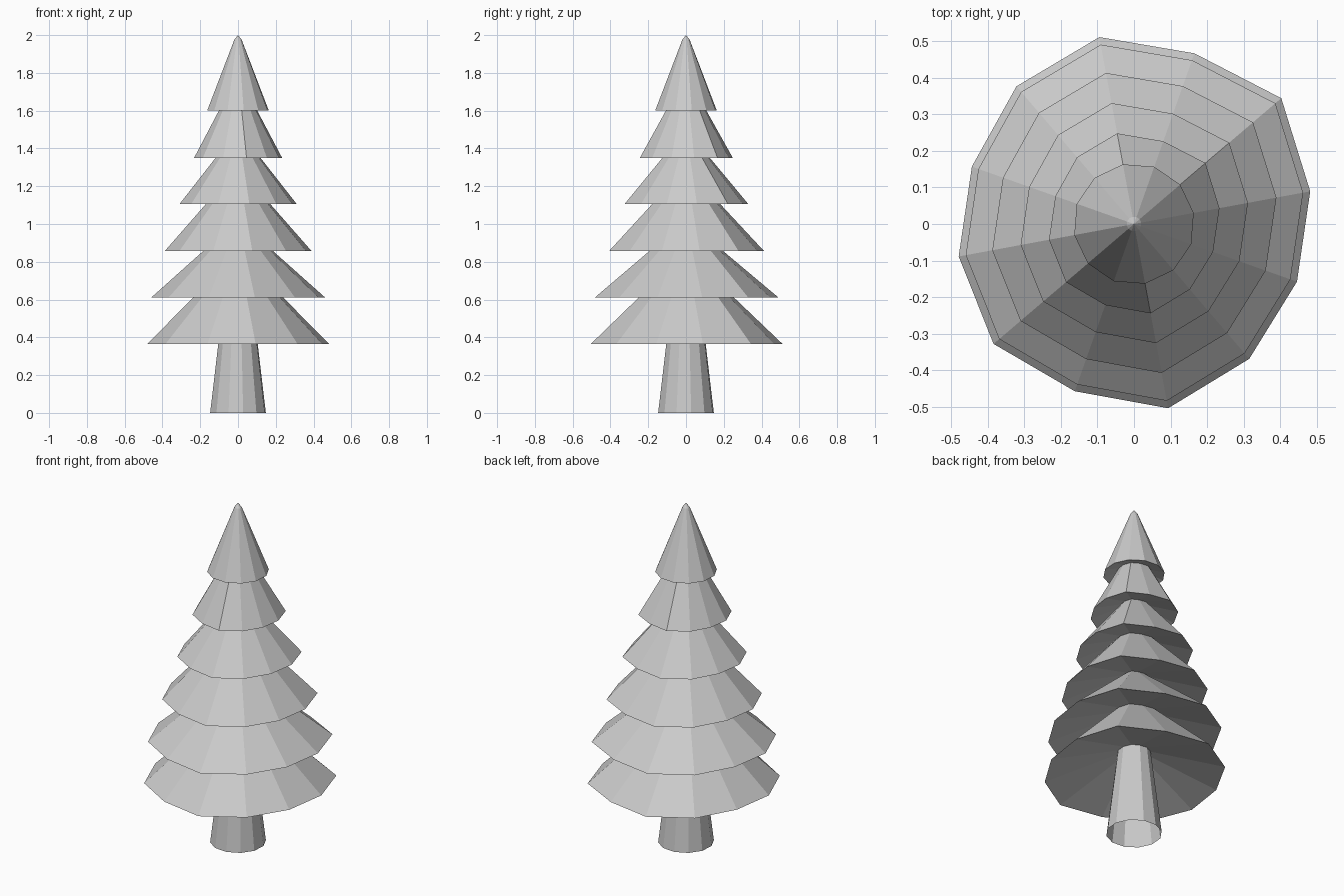
import bpy
import bmesh
import math

SIDES = 12
TURN = math.radians(10.5)
# Uneven outline shared by the branch tiers, one factor per corner
WOBBLE = [0.99, 1.07, 1.0, 1.05, 1.0, 0.95, 0.985, 1.02, 0.98, 1.035, 0.98, 0.955]
REGULAR = [1.0] * SIDES

cube = bpy.data.objects.get("Cube")
if cube:
    bpy.data.objects.remove(cube, do_unlink=True)


def make_material(name, value):
    mat = bpy.data.materials.new(name)
    mat.use_nodes = True
    colour = (value, value, value, 1.0)
    mat.diffuse_color = colour
    mat.node_tree.nodes["Principled BSDF"].inputs["Base Color"].default_value = colour
    return mat


def lathe(name, profile, outline, mat):
    """Turn an (r, z) profile into a faceted shell; r = 0 gives a single point."""
    bm = bmesh.new()
    rings = []
    for r, z in profile:
        if r == 0:
            rings.append([bm.verts.new((0, 0, z))] * SIDES)
            continue
        ring = []
        for k in range(SIDES):
            a = TURN + 2 * math.pi * k / SIDES
            ring.append(bm.verts.new((r * outline[k] * math.cos(a),
                                      r * outline[k] * math.sin(a), z)))
        rings.append(ring)
    for low, high in zip(rings, rings[1:]):
        for k in range(SIDES):
            n = (k + 1) % SIDES
            corners = [low[k], low[n], high[n], high[k]]
            bm.faces.new(list(dict.fromkeys(corners)))
    mesh = bpy.data.meshes.new(name)
    bm.to_mesh(mesh)
    bm.free()
    mesh.materials.append(mat)
    obj = bpy.data.objects.new(name, mesh)
    bpy.context.collection.objects.link(obj)
    return obj


grey = make_material("light grey", 0.6)

# Tapered trunk, open at the bottom
lathe("trunk", [(0.15, 0), (0.09, 0.5)], REGULAR, grey)

# Branch tiers: rim radius, top radius, rim height; undersides are shallow hollows
TIERS = [(0.495, 0.13, 0.365), (0.475, 0.06, 0.61), (0.4, 0.075, 0.857),
         (0.32, 0.03, 1.105), (0.24, 0.045, 1.35)]
for i, (rim, top, z) in enumerate(TIERS):
    lathe(f"branch_tier_{i + 1}",
          [(0, z + 0.33 * rim), (rim, z), (top, z + 0.36), (0, z + 0.37)],
          WOBBLE, grey)

# Crown with a blunted tip
lathe("crown", [(0, 1.65), (0.166, 1.6), (0.02, 1.975), (0, 2.0)], REGULAR, grey)
